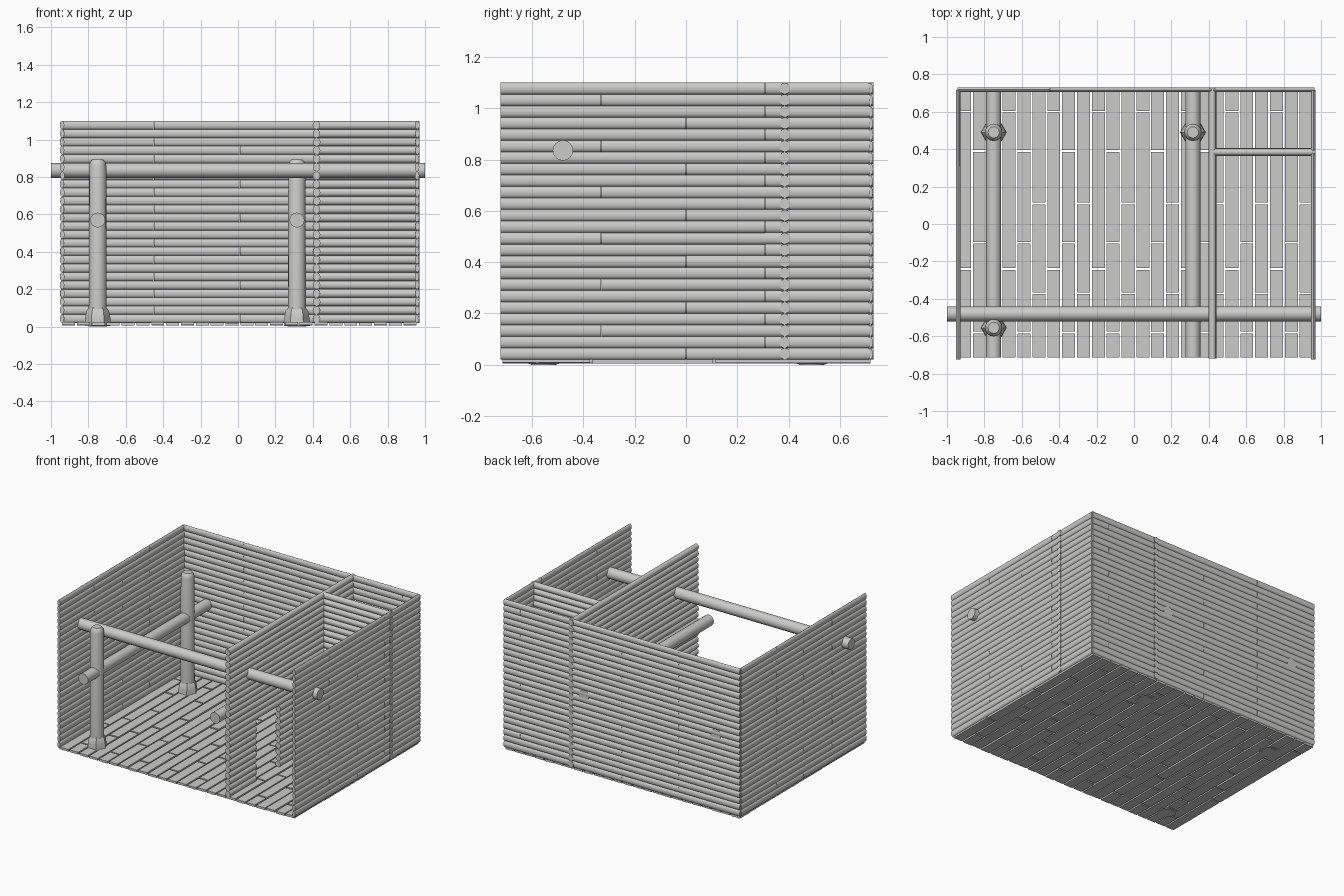
import bpy, bmesh, math, random
from mathutils import Matrix, Vector

random.seed(4)
cube = bpy.data.objects.get("Cube")
if cube:
    bpy.data.objects.remove(cube, do_unlink=True)

GREY = (0.6, 0.6, 0.59, 1.0)
wood = bpy.data.materials.new("bare_wood_grey")
wood.use_nodes = True
wood.diffuse_color = GREY
wood.node_tree.nodes["Principled BSDF"].inputs["Base Color"].default_value = GREY


def finish(bm, name, smooth=True):
    mesh = bpy.data.meshes.new(name)
    bm.to_mesh(mesh)
    bm.free()
    mesh.materials.append(wood)
    obj = bpy.data.objects.new(name, mesh)
    bpy.context.collection.objects.link(obj)
    if smooth:
        bpy.ops.object.select_all(action='DESELECT')
        obj.select_set(True)
        bpy.context.view_layer.objects.active = obj
        bpy.ops.object.shade_smooth_by_angle(angle=math.radians(40))
    return obj


def add_log(bm, axis, start, end, side, z, half_wide, half_high, sides=12):
    """Elliptical log along x or y; side is its position on the other axis."""
    mid = (start + end) / 2
    shape = Matrix.Diagonal((half_high, half_wide, end - start, 1))
    lay = Matrix.Rotation(math.pi / 2, 4, 'Y')
    turn = Matrix.Rotation(math.pi / 2 if axis == 'y' else 0, 4, 'Z')
    place = Vector((mid, side, z) if axis == 'x' else (side, mid, z))
    bmesh.ops.create_cone(bm, cap_ends=True, segments=sides, radius1=1, radius2=1,
                          depth=1, matrix=Matrix.Translation(place) @ turn @ lay @ shape)


ROWS, ROW_HIGH, WALL_BASE = 24, 0.045, 0.02


def log_wall(name, axis, start, end, side, half_wide, joints=(), door=None):
    """Stack of logs with staggered butt joints and an optional doorway."""
    bm = bmesh.new()
    for row in range(ROWS):
        z = WALL_BASE + (row + 0.5) * ROW_HIGH
        cuts = [joints[row % len(joints)]] if joints else []
        spans = list(zip([start] + cuts, cuts + [end]))
        if door and z < door[2]:
            spans = [(start, door[0]), (door[1], end)]
        for a, b in spans:
            shift = random.uniform(-0.001, 0.001)
            add_log(bm, axis, a + 0.001, b - 0.001, side + shift, z,
                    half_wide, ROW_HIGH * 0.505)
    return finish(bm, name)


# Outer walls and inner partitions
log_wall("back_wall", 'x', -0.945, 0.965, 0.718, 0.012, (0.01, -0.45, 0.83, -0.45))
side_joints = (0.0, 0.31, -0.33, 0.31)
log_wall("right_wall", 'y', -0.725, 0.718, -0.94, 0.012, side_joints)
log_wall("left_wall", 'y', -0.725, 0.718, 0.958, 0.012, side_joints)
log_wall("long_partition", 'y', -0.72, 0.732, 0.42, 0.02, door=(-0.41, -0.14, 0.47))
log_wall("short_partition", 'x', 0.42, 0.972, 0.385, 0.02)

# Floor planks with open gaps
COLUMNS = 24
LEFT, RIGHT, FRONT, BACK, GAP = -0.945, 0.96, -0.72, 0.725, 0.005
PLANK_CUTS = ((-0.24, 0.6), (-0.58, -0.1, 0.39), (-0.37, 0.11))
width = (RIGHT - LEFT) / COLUMNS
bm = bmesh.new()
for col in range(COLUMNS):
    x = LEFT + (col + 0.5) * width
    cuts = PLANK_CUTS[col % 3]
    for a, b in zip((FRONT,) + cuts, cuts + (BACK,)):
        z = 0.015 + random.uniform(-0.002, 0.002)
        size = Matrix.Diagonal((width - 2 * GAP, b - a - 2 * GAP, 0.016, 1))
        bmesh.ops.create_cube(bm, size=1, matrix=Matrix.Translation((x, (a + b) / 2, z)) @ size)
finish(bm, "floor_planks", smooth=False)


def lathe(name, x, y, profile, sides):
    """Spin a radius and height profile around a vertical axis."""
    bm = bmesh.new()
    rings = []
    for radius, z in profile:
        rings.append([bm.verts.new((x + radius * math.cos(2 * math.pi * k / sides),
                                    y + radius * math.sin(2 * math.pi * k / sides), z))
                      for k in range(sides)])
    for low, high in zip(rings, rings[1:]):
        for k in range(sides):
            n = (k + 1) % sides
            bm.faces.new((low[k], low[n], high[n], high[k]))
    bm.faces.new(rings[0][::-1])
    bm.faces.new(rings[-1])
    return finish(bm, name)


# Posts with faceted feet
POSTS = {"front_right": (-0.75, -0.555), "back_right": (-0.75, 0.49), "back_left": (0.315, 0.49)}
for label, (x, y) in POSTS.items():
    lathe(label + "_post", x, y, ((0.05, 0.0), (0.048, 0.1), (0.046, 0.86),
                                  (0.041, 0.88), (0.03, 0.893)), 16)
    lathe(label + "_post_foot", x, y, ((0.069, 0.003), (0.067, 0.05),
                                       (0.06, 0.085), (0.045, 0.105)), 6)

# Round beams
for name, axis, start, end, side, z in (
        ("front_beam", 'x', -1.0, 1.0, -0.48, 0.836),
        ("right_beam", 'y', -0.715, 0.728, -0.75, 0.57),
        ("middle_beam", 'y', -0.715, 0.728, 0.315, 0.57)):
    bm = bmesh.new()
    add_log(bm, axis, start, end, side, z, 0.04, 0.04, 16)
    finish(bm, name)
